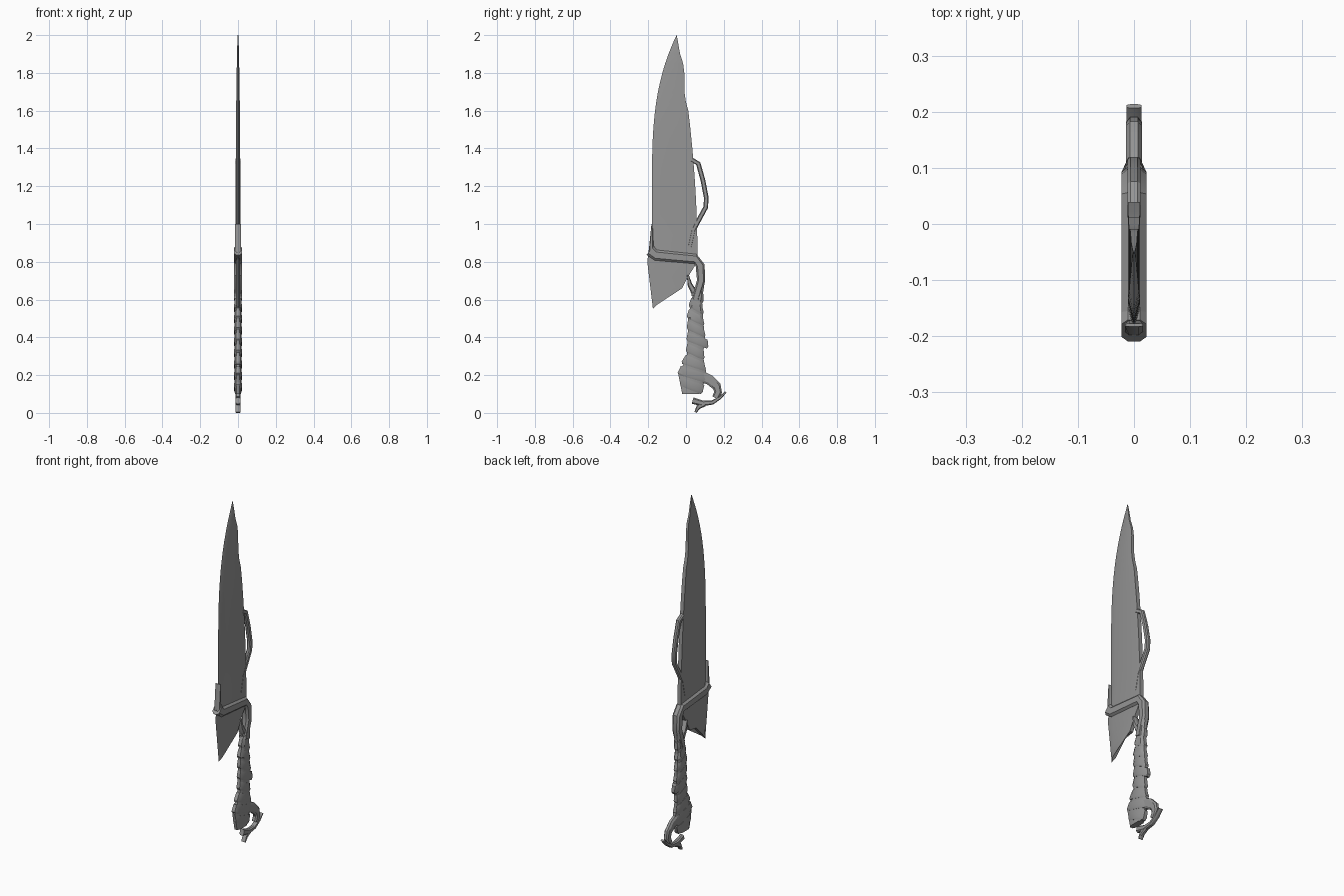
import bpy, bmesh, math
from mathutils import Vector

cube = bpy.data.objects.get("Cube")
if cube:
    bpy.data.objects.remove(cube, do_unlink=True)

grey = bpy.data.materials.new("weathered grey")
grey.use_nodes = True
grey.diffuse_color = (.3, .3, .3, 1)
grey.node_tree.nodes["Principled BSDF"].inputs["Base Color"].default_value = grey.diffuse_color

# Cross-sections: (fraction from front to back, fraction of half thickness)
ROUND = [(0, -.5), (.2, -1), (.8, -1), (1, -.5), (1, .5), (.8, 1), (.2, 1), (0, .5)]
EDGED = [(0, 0), (.2, -1), (1, -1), (1, 1), (.2, 1)]


def loft(name, rows, section):
    """Skin a list of rows, each (front point, back point, half thickness) in the side plane."""
    bm = bmesh.new()
    rings = []
    for front, back, half in rows:
        front, back = Vector(front), Vector(back)
        ring = []
        for along, across in section:
            spot = front.lerp(back, along)
            ring.append(bm.verts.new((across * half, spot.x, spot.y)))
        rings.append(ring)
    for lower, upper in zip(rings, rings[1:]):
        for i in range(len(section)):
            bm.faces.new((lower[i - 1], lower[i], upper[i], upper[i - 1]))
    bm.faces.new(rings[0])
    bm.faces.new(rings[-1])
    bmesh.ops.recalc_face_normals(bm, faces=bm.faces)
    mesh = bpy.data.meshes.new(name)
    bm.to_mesh(mesh)
    bm.free()
    mesh.materials.append(grey)
    obj = bpy.data.objects.new(name, mesh)
    bpy.context.collection.objects.link(obj)
    bpy.ops.object.select_all(action='DESELECT')
    obj.select_set(True)
    bpy.context.view_layer.objects.active = obj
    bpy.ops.object.shade_smooth_by_angle(angle=math.radians(30))


def sweep(name, path, start_width, end_width, half):
    """Bar along (y, z) points whose width changes evenly from start to end."""
    points = [Vector(point) for point in path]
    last = len(points) - 1
    rows = []
    for i, point in enumerate(points):
        direction = (points[min(i + 1, last)] - points[max(i - 1, 0)]).normalized()
        width = start_width + (end_width - start_width) * i / last
        side = Vector((-direction.y, direction.x)) * width / 2
        rows.append((point + side, point - side, half))
    loft(name, rows, ROUND)


def blade_front(z):
    """Cutting edge: straight, swelling at the heel and curving in to the tip."""
    swell = max(0, 1 - z) / 8
    curve = max(0, (z - 1.2) / .8) ** 3
    return -.18 - swell + .13 * curve


def blade_back(z):
    """Spine: leans forward toward the tip, with a shallow notch high up."""
    notch = math.sin((z - 1.6) * 20) if 1.6 < z < 1.9 else 0
    return .06 - .11 * ((z - .8) / 1.2) ** 2 - notch / 120


# Blade with a ragged heel below the guard
heel_front = [Vector((-.175, .55)).lerp(Vector((-.205, .8)), i / 3) for i in range(3)]
heel_back = [(-.07, .66), (-.02, .66), (.01, .72)]
blade = [(front, back, .01) for front, back in zip(heel_front, heel_back)]
STEPS = 24
for i in range(STEPS + 1):
    z = .8 + 1.2 * i / STEPS
    half = .011 * min(1, (2.01 - z) * 2) ** .5
    blade.append(((blade_front(z), z), (blade_back(z) + .001, z), half))
loft("blade", blade, EDGED)

# Guard strap across the blade, bending down into the grip
sweep("guard", [(-.19, .86), (-.16, .835), (.05, .815), (.075, .78), (.08, .7), (.05, .6)],
      .06, .04, .022)
sweep("guard_prong", [(-.185, .83), (-.18, 1)], .03, .006, .016)
sweep("guard_root", [(.01, .73), (.02, .68), (.06, .61)], .01, .04, .016)

# Bowed branch behind the spine
sweep("spine_branch", [(.03, 1.34), (.065, 1.32), (.09, 1.23), (.107, 1.14),
                       (.105, 1.09), (.04, .97), (.02, .88)], .025, .025, .012)

# Grip edges, sampled evenly upward from the butt
GRIP_BASE, GRIP_STEP = .1, .1
GRIP_FRONT = [-.02, -.04, .005, .01, .01, .03, .06]
GRIP_BACK = [.07, .11, .09, .1, .09, .085, .1]


def grip_edge(edge, z):
    """Read a grip edge at any height."""
    place = min(max((z - GRIP_BASE) / GRIP_STEP, 0), len(edge) - 1.001)
    i = int(place)
    return edge[i] + (edge[i + 1] - edge[i]) * (place - i)


grip = []
for i, (front, back) in enumerate(zip(GRIP_FRONT, GRIP_BACK)):
    z = GRIP_BASE + GRIP_STEP * i
    grip.append(((front, z), (back, z), .017))
loft("grip", grip, ROUND)

# Slanted cloth wraps, each with a proud lower edge
WRAPS, RISE, SLANT = 9, .06, .02
for i in range(WRAPS):
    low = .12 + RISE * i
    knob = .015 if i == 4 else 0
    rows = []
    for lift, proud in ((0, 0), (.2, .006), (.8, 0)):
        z = low + RISE * lift
        front = (grip_edge(GRIP_FRONT, z) - proud, z + SLANT)
        back = (grip_edge(GRIP_BACK, z) + proud + knob, z - SLANT)
        rows.append((front, back, .018 + proud / 2))
    loft(f"grip_wrap_{i + 1}", rows, ROUND)

# Hooked claw at the butt
sweep("claw_arm", [(.085, .19), (.125, .175), (.163, .14), (.17, .11), (.155, .08)],
      .06, .035, .014)
sweep("claw_hook", [(.21, .11), (.18, .08), (.14, .055), (.09, .05), (.035, .065)],
      .01, .035, .013)
sweep("claw_tip", [(.095, .05), (.065, .03), (.05, .003)], .035, .012, .012)
